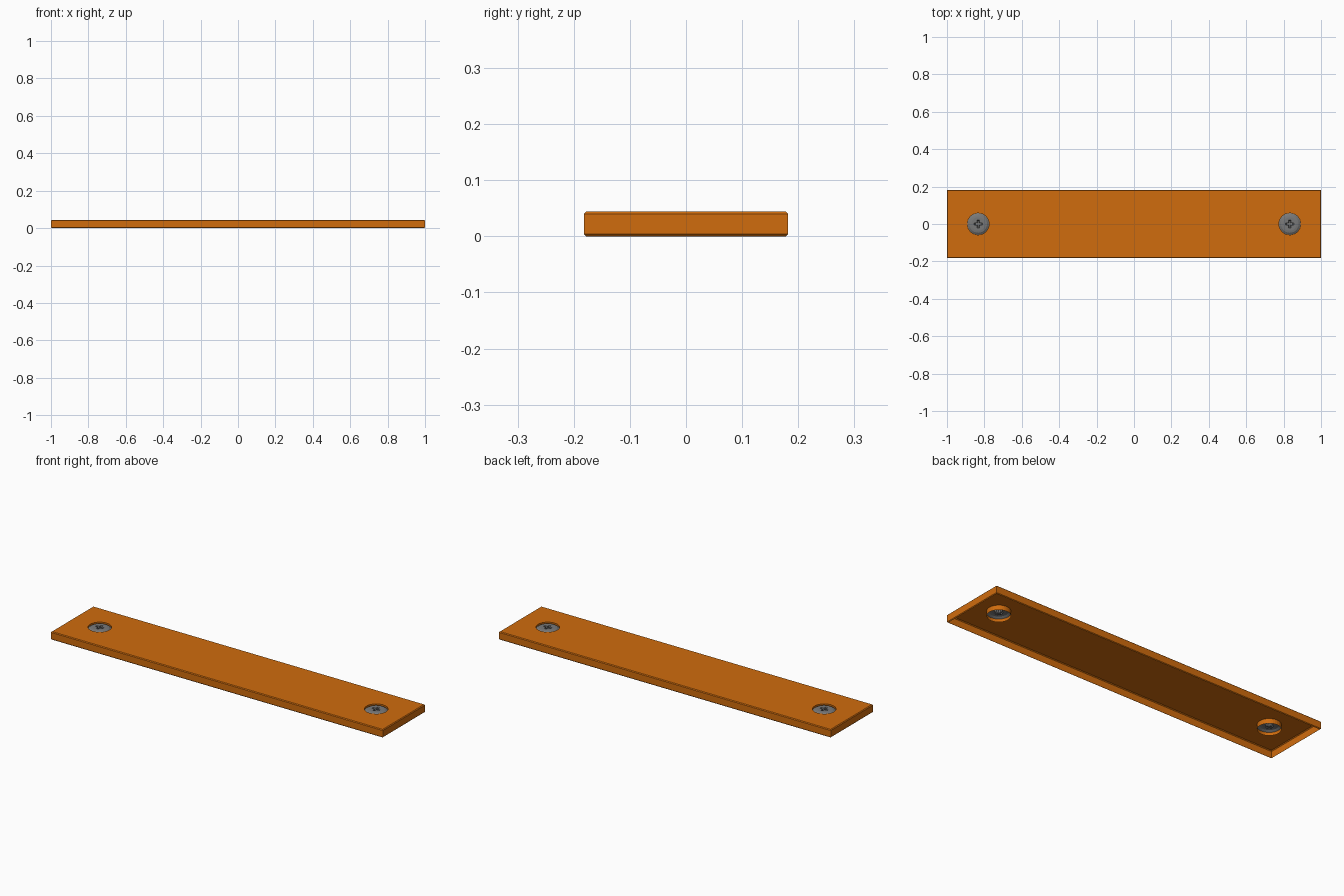
import bpy, bmesh, math

if "Cube" in bpy.data.objects:
    bpy.data.objects.remove(bpy.data.objects["Cube"])

def material(name, rgb):
    m = bpy.data.materials.new(name)
    m.diffuse_color = (*rgb, 1)
    m.use_nodes = True
    m.node_tree.nodes["Principled BSDF"].inputs["Base Color"].default_value = m.diffuse_color
    return m

orange = material("orange paint", (0.63, 0.15, 0.004))
grey = material("grey steel", (0.19, 0.19, 0.19))

SCREW_X, HOLE_R, TOP = 0.833, 0.058, 0.044

def ring(bm, pts, z):
    return [bm.verts.new((x, y, z)) for x, y in pts]

def circle(r, cx=0, n=32):
    return [(cx + r * math.cos(2 * math.pi * i / n), r * math.sin(2 * math.pi * i / n)) for i in range(n)]

def rect(hx, hy):
    return [(-hx, -hy), (hx, -hy), (hx, hy), (-hx, hy)]

def bridge(bm, a, b):
    n = len(a)
    for i in range(n):
        bm.faces.new((a[i], a[(i + 1) % n], b[(i + 1) % n], b[i]))

def fill(bm, *loops):
    # flat face between an outer loop and the holes inside it
    edges = []
    for l in loops:
        for i in range(len(l)):
            pair = (l[i], l[(i + 1) % len(l)])
            edges.append(bm.edges.get(pair) or bm.edges.new(pair))
    bmesh.ops.triangle_fill(bm, use_beauty=True, use_dissolve=False, edges=edges, normal=(0, 0, 1))

def finish(bm, name, mat, x=0):
    bmesh.ops.recalc_face_normals(bm, faces=bm.faces)
    # keep the large upper faces pointing up
    if max(bm.faces, key=lambda f: (round(f.calc_center_median().z, 4), f.calc_area())).normal.z < 0:
        bmesh.ops.reverse_faces(bm, faces=bm.faces)
    me = bpy.data.meshes.new(name)
    bm.to_mesh(me)
    bm.free()
    me.materials.append(mat)
    ob = bpy.data.objects.new(name, me)
    ob.location.x = x
    bpy.context.collection.objects.link(ob)

# cover plate: chamfered shell, open underneath, with two screw sockets
bm = bmesh.new()
c = 0.004
rings = [ring(bm, rect(1 - d, 0.182 - d), z) for d, z in ((c, 0), (0, c), (0, TOP - c), (c, TOP))]
for a, b in zip(rings, rings[1:]):
    bridge(bm, a, b)
holes = []
for s in (-1, 1):
    upper = ring(bm, circle(HOLE_R, s * SCREW_X), TOP)
    lower = ring(bm, circle(HOLE_R, s * SCREW_X), 0.018)
    bridge(bm, lower, upper)
    holes.append(upper)
fill(bm, rings[-1], *holes)
finish(bm, "cover_plate", orange)

# screws: rounded heads with a cross recess
w, l = 0.006, 0.022
cross = [(l, -w), (l, w), (w, w), (w, l), (-w, l), (-w, w),
         (-l, w), (-l, -w), (-w, -w), (-w, -l), (w, -l), (w, -w)]
for side, s in (("left", -1), ("right", 1)):
    bm = bmesh.new()
    prof = [ring(bm, circle(r), z) for r, z in ((HOLE_R, 0.035), (0.053, 0.038), (0.047, 0.042), (0.036, TOP))]
    for a, b in zip(prof, prof[1:]):
        bridge(bm, a, b)
    slot = ring(bm, cross, TOP)
    floor = ring(bm, [(x * 0.7, y * 0.7) for x, y in cross], 0.03)
    bridge(bm, floor, slot)
    bm.faces.new(floor)
    fill(bm, prof[-1], slot)
    finish(bm, side + "_screw", grey, s * SCREW_X)
